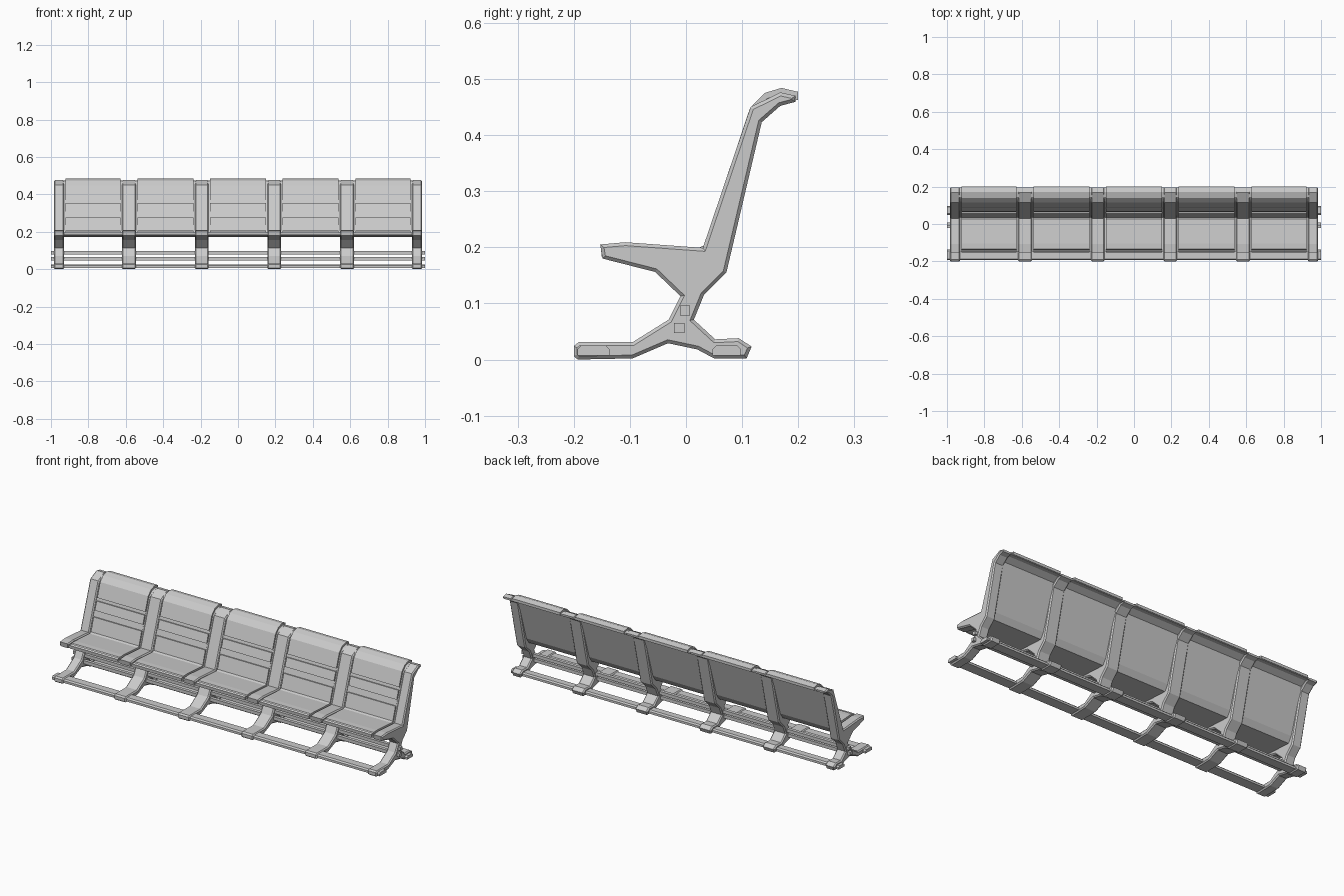
import bpy, bmesh


def extrude_profile(name, pts, x0, x1, chamfer=0.0):
    """Extrude a closed (y, z) outline along x, optionally chamfering both side outlines."""
    bm = bmesh.new()
    a = [bm.verts.new((x0, y, z)) for y, z in pts]
    b = [bm.verts.new((x1, y, z)) for y, z in pts]
    caps = [bm.faces.new(a), bm.faces.new(b[::-1])]
    n = len(pts)
    for i in range(n):
        j = (i + 1) % n
        bm.faces.new((a[j], a[i], b[i], b[j]))
    bmesh.ops.recalc_face_normals(bm, faces=bm.faces)
    if chamfer:
        edges = [e for f in caps for e in f.edges]
        bmesh.ops.bevel(bm, geom=edges, offset=chamfer, segments=1,
                        profile=0.5, affect='EDGES')
    me = bpy.data.meshes.new(name)
    bm.to_mesh(me)
    bm.free()
    ob = bpy.data.objects.new(name, me)
    bpy.context.collection.objects.link(ob)
    return ob


# One-piece support: feet, leg, arm and back post
FRAME = [(-0.2, 0.006), (-0.2, 0.024), (-0.191, 0.031), (-0.095, 0.031),
         (-0.031, 0.071), (-0.01, 0.113), (-0.055, 0.156), (-0.149, 0.18),
         (-0.153, 0.205), (-0.108, 0.209), (0.03, 0.199), (0.115, 0.45),
         (0.168, 0.476), (0.195, 0.47), (0.194, 0.459), (0.168, 0.452),
         (0.135, 0.423), (0.072, 0.155), (0.032, 0.115), (0.014, 0.071),
         (0.052, 0.036), (0.094, 0.038), (0.117, 0.023), (0.108, 0.002),
         (0.05, 0.002), (0.02, 0.018), (-0.032, 0.029), (-0.095, 0.002),
         (-0.193, 0.0)]

# Thin shell reaching from frame to frame
SHELL = [(-0.146, 0.182), (-0.148, 0.197), (0.036, 0.189), (0.121, 0.442),
         (0.145, 0.466), (0.172, 0.473), (0.196, 0.468), (0.196, 0.46),
         (0.171, 0.462), (0.139, 0.444), (0.064, 0.203), (0.044, 0.172)]


def back_y(z, depth=0.0):
    return 0.03 + (z - 0.199) * 0.338 + depth


# Raised pad with a front lip groove and two back grooves
PAD = [(-0.15, 0.182), (-0.152, 0.2), (-0.144, 0.206), (-0.139, 0.199),
       (-0.134, 0.206), (-0.105, 0.207), (0.022, 0.199), (0.034, 0.204)]
for lo, hi in ((0.277, 0.309), (0.355, 0.371)):
    PAD += [(back_y(lo), lo), (back_y(lo, 0.008), lo - 0.001),
            (back_y(hi, 0.008), hi + 0.001), (back_y(hi), hi)]
PAD += [(0.114, 0.448), (0.14, 0.475), (0.17, 0.484), (0.2, 0.477),
        (0.2, 0.462), (0.172, 0.467), (0.146, 0.46), (0.124, 0.441),
        (0.044, 0.198), (0.035, 0.186), (-0.14, 0.19)]

# Six frames, the end ones narrower
frames = [(-0.957, 0.056), (-0.583, 0.074), (-0.194, 0.074),
          (0.194, 0.074), (0.583, 0.074), (0.957, 0.056)]
for i, (x, w) in enumerate(frames):
    extrude_profile(f"support_frame_{i + 1}", FRAME, x - w / 2, x + w / 2, 0.006)

# Five seats between them
for i in range(5):
    x0 = frames[i][0] + frames[i][1] / 2
    x1 = frames[i + 1][0] - frames[i + 1][1] / 2
    extrude_profile(f"seat_shell_{i + 1}", SHELL, x0 - 0.006, x1 + 0.006)
    extrude_profile(f"seat_pad_{i + 1}", PAD, x0 + 0.008, x1 - 0.008)


# Rails running the whole length
def box(y, z, h):
    return [(y - h, z - h), (y + h, z - h), (y + h, z + h), (y - h, z + h)]


extrude_profile("upper_beam", box(-0.002, 0.087, 0.009), -1, 1)
extrude_profile("lower_beam", box(-0.012, 0.056, 0.009), -1, 1)
extrude_profile("front_foot_rail", [(-0.193, 0.007), (-0.193, 0.019), (-0.186, 0.026),
                (-0.144, 0.026), (-0.136, 0.018), (-0.136, 0.007)], -1, 1)
extrude_profile("rear_foot_rail", [(0.047, 0.007), (0.047, 0.018), (0.055, 0.026),
                (0.09, 0.026), (0.097, 0.019), (0.097, 0.007)], -1, 1)
